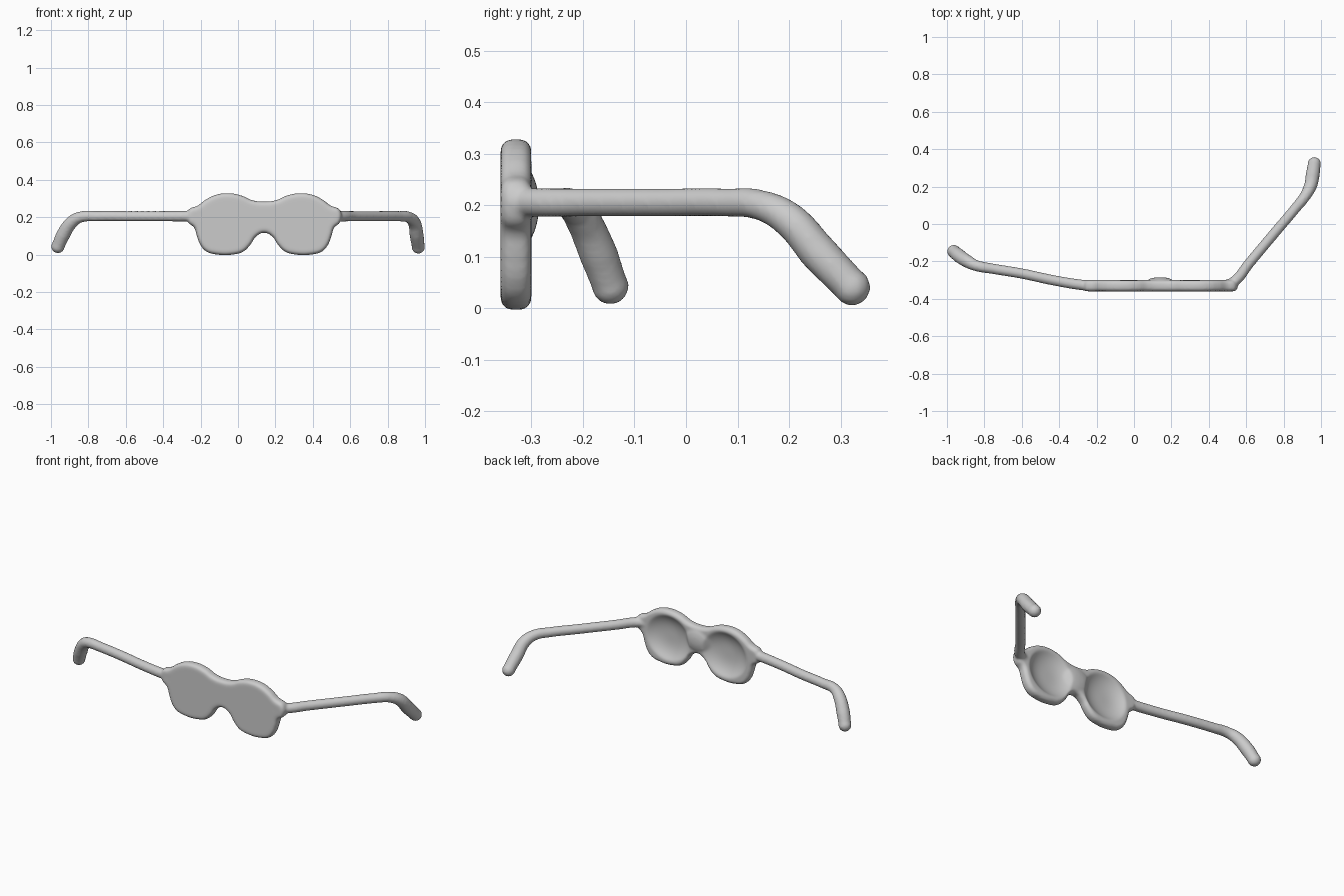
import bpy, bmesh, math
from mathutils import Vector

cube = bpy.data.objects.get("Cube")
if cube:
    bpy.data.objects.remove(cube)

MID = 0.14       # x of the nose bridge
FRONT_Y = -0.33  # middle plane of the lens front

grey = bpy.data.materials.new("matte_grey")
grey.use_nodes = True
grey.diffuse_color = (0.6, 0.6, 0.6, 1)
grey.node_tree.nodes["Principled BSDF"].inputs["Base Color"].default_value = (0.6, 0.6, 0.6, 1)
grey.node_tree.nodes["Principled BSDF"].inputs["Roughness"].default_value = 0.7


def link(name, data):
    ob = bpy.data.objects.new(name, data)
    bpy.context.collection.objects.link(ob)
    return ob


def curve(name, points, radii=None, closed=False):
    """Smooth curve through the points."""
    cu = bpy.data.curves.new(name, 'CURVE')
    cu.dimensions = '2D' if closed else '3D'
    sp = cu.splines.new('BEZIER')
    sp.bezier_points.add(len(points) - 1)
    for i, p in enumerate(points):
        bp = sp.bezier_points[i]
        bp.co = p
        bp.handle_left_type = bp.handle_right_type = 'AUTO'
        bp.radius = radii[i] if radii else 1
    sp.use_cyclic_u = closed
    sp.resolution_u = 8
    return cu


def ball(name, centre, size):
    bm = bmesh.new()
    bmesh.ops.create_uvsphere(bm, u_segments=24, v_segments=16, radius=1)
    for v in bm.verts:
        v.co = Vector(centre) + Vector(v.co[k] * size[k] for k in range(3))
    me = bpy.data.meshes.new(name)
    bm.to_mesh(me)
    bm.free()
    return link(name, me)


# Lens front: one half outline from bridge top round to bridge bottom, mirrored
half = [(0, 0.283), (0.065, 0.291), (0.12, 0.315), (0.19, 0.328), (0.26, 0.319),
        (0.315, 0.292), (0.355, 0.262), (0.405, 0.238), (0.405, 0.172),
        (0.375, 0.145), (0.36, 0.10), (0.34, 0.05), (0.31, 0.017), (0.265, 0.002),
        (0.155, 0.002), (0.11, 0.017), (0.072, 0.055), (0.045, 0.095), (0, 0.117)]
outline = half + [(-x, z) for x, z in half[-2:0:-1]]
cu = curve("lens_front", [(x, z, 0) for x, z in outline], closed=True)
cu.fill_mode = 'BOTH'
cu.extrude = 0.008
cu.bevel_depth = 0.022
cu.bevel_resolution = 4
cu.offset = -0.022
front = link("lens_front", cu)
front.location = (MID, FRONT_Y, 0)
front.rotation_euler = (math.pi / 2, 0, 0)
parts = [front]

# Temples with drooping, slightly thicker ear tips
temples = {
    "left_temple": [(0.48, -0.331, 0.205), (0.53, -0.312, 0.205), (0.62, -0.205, 0.205),
                    (0.75, -0.05, 0.205), (0.86, 0.08, 0.205), (0.912, 0.145, 0.200),
                    (0.942, 0.20, 0.172), (0.955, 0.26, 0.105), (0.964, 0.322, 0.041)],
    "right_temple": [(-0.20, -0.331, 0.205), (-0.26, -0.328, 0.205), (-0.42, -0.303, 0.205),
                     (-0.60, -0.265, 0.205), (-0.75, -0.240, 0.205), (-0.845, -0.222, 0.200),
                     (-0.89, -0.20, 0.172), (-0.935, -0.170, 0.105), (-0.963, -0.147, 0.043)],
}
radii = [0.029, 0.029, 0.028, 0.028, 0.028, 0.030, 0.035, 0.038, 0.035]
for name, path in temples.items():
    cu = curve(name, path, radii)
    cu.bevel_depth = 1
    cu.bevel_resolution = 4
    cu.use_fill_caps = True
    parts += [link(name, cu), ball("ear_tip", path[-1], (0.036,) * 3)]

# Rounded swelling behind the nose bridge
parts.append(ball("nose_bridge", (MID, -0.318, 0.20), (0.10, 0.033, 0.075)))

# Join everything and fuse it into one smooth skin
bpy.ops.object.select_all(action='DESELECT')
for ob in parts:
    ob.select_set(True)
bpy.context.view_layer.objects.active = front
bpy.ops.object.convert(target='MESH')
bpy.ops.object.join()
bpy.ops.object.transform_apply(location=True, rotation=True, scale=True)
glasses = bpy.context.view_layer.objects.active
glasses.name = "glasses_frame"
mod = glasses.modifiers.new("fuse", 'REMESH')
mod.mode = 'VOXEL'
mod.voxel_size = 0.007
bpy.ops.object.modifier_apply(modifier=mod.name)

# Hollow the back of each lens
for v in glasses.data.vertices:
    for cx in (MID - 0.19, MID + 0.19):
        r2 = ((v.co.x - cx) / 0.145) ** 2 + ((v.co.z - 0.165) / 0.135) ** 2
        if r2 < 1 and v.co.y > FRONT_Y:
            v.co.y -= 0.036 * (1 - r2 ** 1.5)

mod = glasses.modifiers.new("soften", 'SMOOTH')
mod.factor = 0.5
mod.iterations = 6
bpy.ops.object.modifier_apply(modifier=mod.name)
glasses.data.materials.clear()
glasses.data.materials.append(grey)
bpy.ops.object.shade_smooth()
